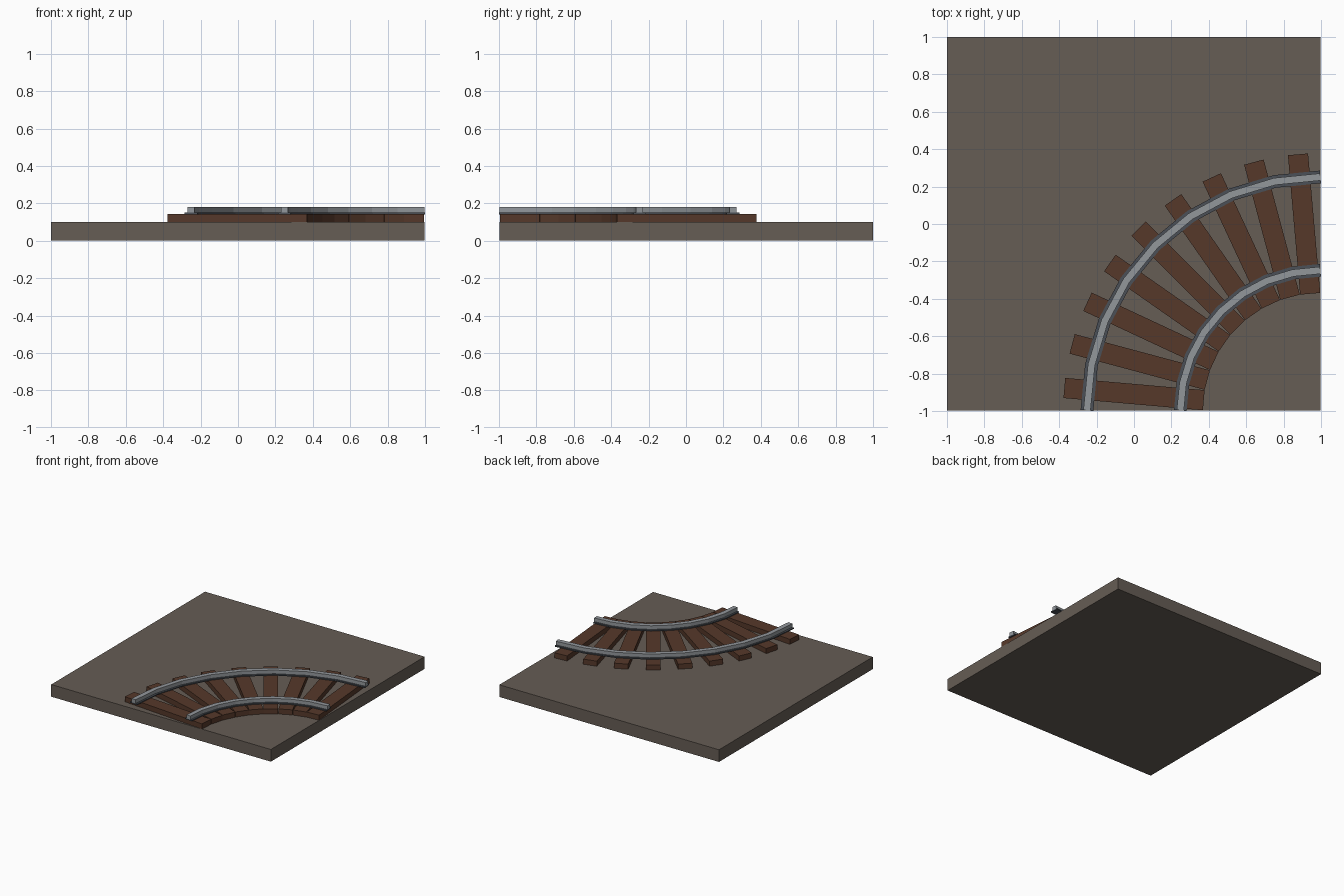
import bpy, bmesh, math
from mathutils import Matrix, Vector

cube = bpy.data.objects.get("Cube")
if cube:
    bpy.data.objects.remove(cube, do_unlink=True)


def material(name, rgb):
    m = bpy.data.materials.new(name)
    m.use_nodes = True
    color = (*rgb, 1)
    m.diffuse_color = color
    m.node_tree.nodes["Principled BSDF"].inputs["Base Color"].default_value = color
    return m


GROUND = material("grey brown ground", (0.133, 0.109, 0.09))
WOOD = material("dark brown wood", (0.092, 0.04, 0.023))
STEEL = material("light steel", (0.29, 0.31, 0.33))
DARK_STEEL = material("dark steel", (0.07, 0.08, 0.095))

EDGE = 0.9965                       # corner about which the track bends
CENTRE = Vector((EDGE, -EDGE, 0))
SEGMENTS = 8


def add_object(name, bm, mat):
    bmesh.ops.recalc_face_normals(bm, faces=bm.faces)
    mesh = bpy.data.meshes.new(name)
    bm.to_mesh(mesh)
    bm.free()
    mesh.materials.append(mat)
    obj = bpy.data.objects.new(name, mesh)
    bpy.context.collection.objects.link(obj)
    return obj


def box(name, size, location, mat, angle=0):
    bm = bmesh.new()
    bmesh.ops.create_cube(bm, size=1, matrix=Matrix.Diagonal((*size, 1)))
    obj = add_object(name, bm, mat)
    obj.location = location
    obj.rotation_euler.z = angle
    return obj


def bent_bar(name, radius, half, z0, z1, mat):
    """Sweep a rectangle along a faceted quarter circle, ends square to it."""
    step = math.pi / 2 / SEGMENTS
    bm = bmesh.new()
    rings = []
    for i in range(SEGMENTS + 1):
        a = math.pi / 2 + i * step
        point = CENTRE + radius * Vector((math.cos(a), math.sin(a), 0))
        # end sections follow their own segment, inner ones are mitred
        turn = step / 2 if i == 0 else -step / 2 if i == SEGMENTS else 0
        side = Vector((math.cos(a + turn), math.sin(a + turn), 0)) * half
        rings.append([bm.verts.new(point + side * s + Vector((0, 0, z)))
                      for s, z in ((-1, z0), (1, z0), (1, z1), (-1, z1))])
    for r, q in zip(rings, rings[1:]):
        for k in range(4):
            n = (k + 1) % 4
            bm.faces.new((r[k], r[n], q[n], q[k]))
    bm.faces.new(rings[0])
    bm.faces.new(rings[-1])
    return add_object(name, bm, mat)


# Ground slab
slab = EDGE + 1
box("ground_slab", (slab, slab, 0.1), ((EDGE - 1) / 2, (1 - EDGE) / 2, 0.05), GROUND)

# Sleepers fanned around the corner
for i in range(9):
    a = math.radians(95 + 10 * i)
    where = CENTRE + Vector((math.cos(a), math.sin(a), 0)) + Vector((0, 0, 0.121))
    box(f"sleeper_{i + 1}", (0.748, 0.108, 0.042), where, WOOD, a)

# Rails: wide dark foot with a narrow bright head
for label, radius in (("inner", 0.749), ("outer", 1.248)):
    bent_bar(f"{label}_rail_foot", radius, 0.034, 0.141, 0.15, DARK_STEEL)
    bent_bar(f"{label}_rail_head", radius, 0.019, 0.15, 0.18, STEEL)
